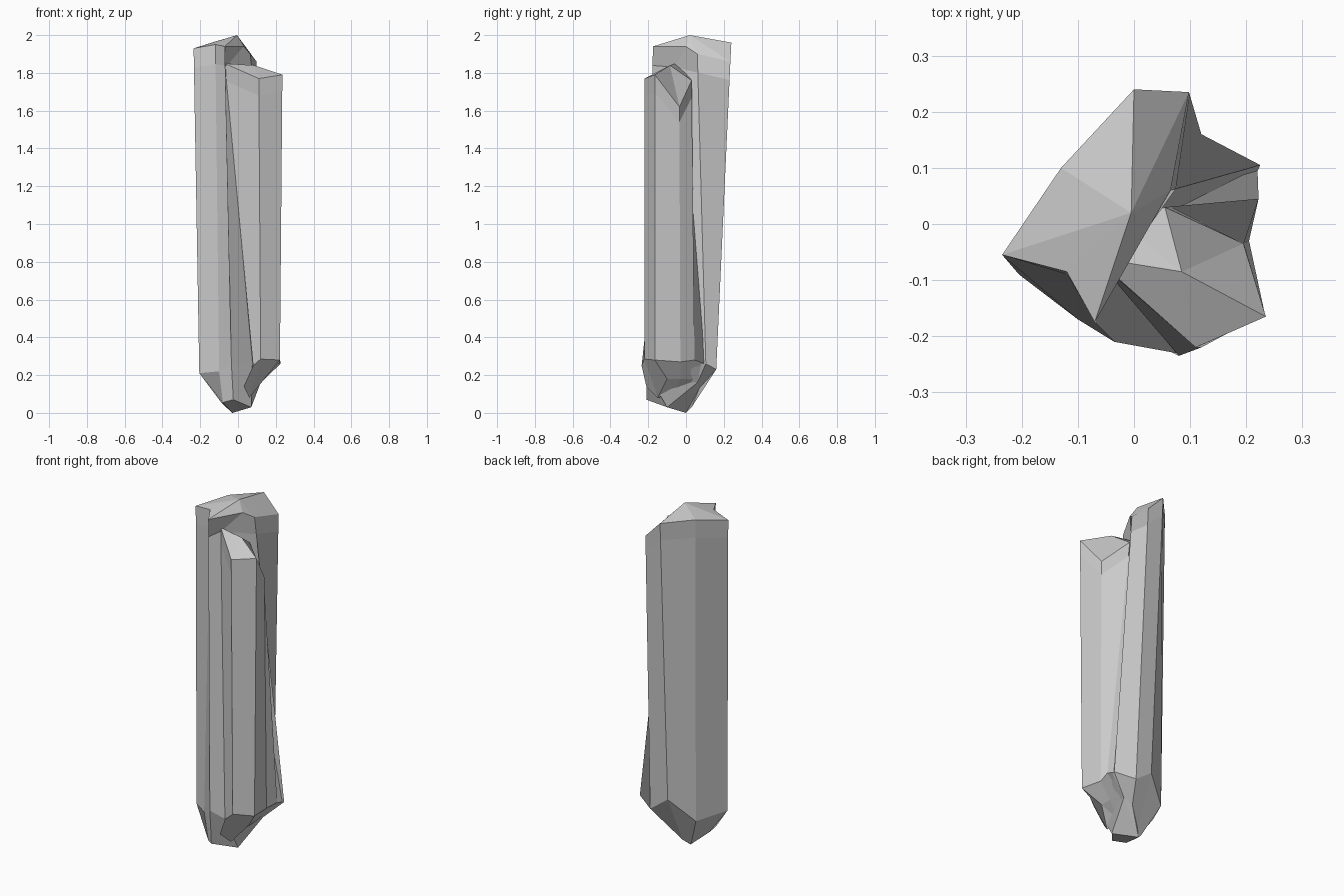
import bpy, bmesh
from mathutils import Vector


def shard(name, columns, peak, tip):
    """Faceted crystal: each column is (top, shoulder, lower) corners, or
    (top, notch, shoulder, lower) where cut in; both ends close in a fan."""
    bm = bmesh.new()
    cols = []
    for col in columns:
        pts = [Vector(p) for p in col]
        if len(pts) == 3:
            pts.insert(1, pts[0].lerp(pts[1], 0.06))
        cols.append([bm.verts.new(p) for p in pts])
    top, bottom = bm.verts.new(peak), bm.verts.new(tip)
    for a, b in zip(cols, cols[1:] + cols[:1]):
        bm.faces.new((top, a[0], b[0]))
        bm.faces.new((bottom, b[3], a[3]))
        for i in range(3):
            bm.faces.new((a[i], a[i + 1], b[i + 1], b[i]))
    bmesh.ops.recalc_face_normals(bm, faces=bm.faces)
    mesh = bpy.data.meshes.new(name)
    bm.to_mesh(mesh)
    bm.free()
    obj = bpy.data.objects.new(name, mesh)
    bpy.context.collection.objects.link(obj)
    return obj


# Tall rear shard with the pointed foot; the fourth column is the notched inner side
tall = [
    ((-0.235, -0.055, 1.93), (-0.205, -0.09, 0.21), (-0.085, -0.09, 0.05)),
    ((-0.12, -0.085, 1.95), (-0.10, -0.17, 0.22), (-0.08, -0.16, 0.055)),
    ((-0.07, -0.175, 1.94), (-0.035, -0.21, 0.26), (-0.025, -0.21, 0.07)),
    ((0.03, 0.0, 1.94), (-0.065, -0.06, 1.83), (0.075, -0.23, 0.25), (0.07, -0.10, 0.03)),
    ((0.065, 0.06, 1.90), (0.225, 0.105, 0.26), (0.12, 0.06, 0.16)),
    ((0.098, 0.235, 1.86), (0.12, 0.16, 0.23), (0.07, 0.07, 0.13)),
    ((0.0, 0.24, 1.96), (0.01, 0.155, 0.31), (0.0, 0.03, 0.03)),
    ((-0.13, 0.10, 1.963), (-0.12, 0.08, 0.19), (-0.04, 0.01, 0.01)),
]
shard("tall_shard", tall, (-0.005, 0.02, 2.0), (-0.03, 0.0, 0.0))

# Shorter shard growing out of the front right
short = [
    ((-0.07, -0.06, 1.85), (0.08, -0.235, 0.25), (0.03, -0.21, 0.14)),
    ((0.11, -0.22, 1.77), (0.12, -0.22, 0.285), (0.06, -0.15, 0.08)),
    ((0.235, -0.165, 1.79), (0.222, -0.165, 0.28), (0.14, -0.10, 0.18)),
    ((0.195, -0.035, 1.62), (0.205, -0.03, 0.27), (0.14, -0.03, 0.18)),
    ((0.055, 0.03, 1.76), (0.222, 0.045, 0.28), (0.13, 0.05, 0.18)),
    ((-0.02, 0.0, 1.80), (0.22, 0.10, 0.26), (0.12, 0.06, 0.16)),
]
shard("short_shard", short, (0.085, -0.085, 1.84), (0.06, -0.06, 0.10))
